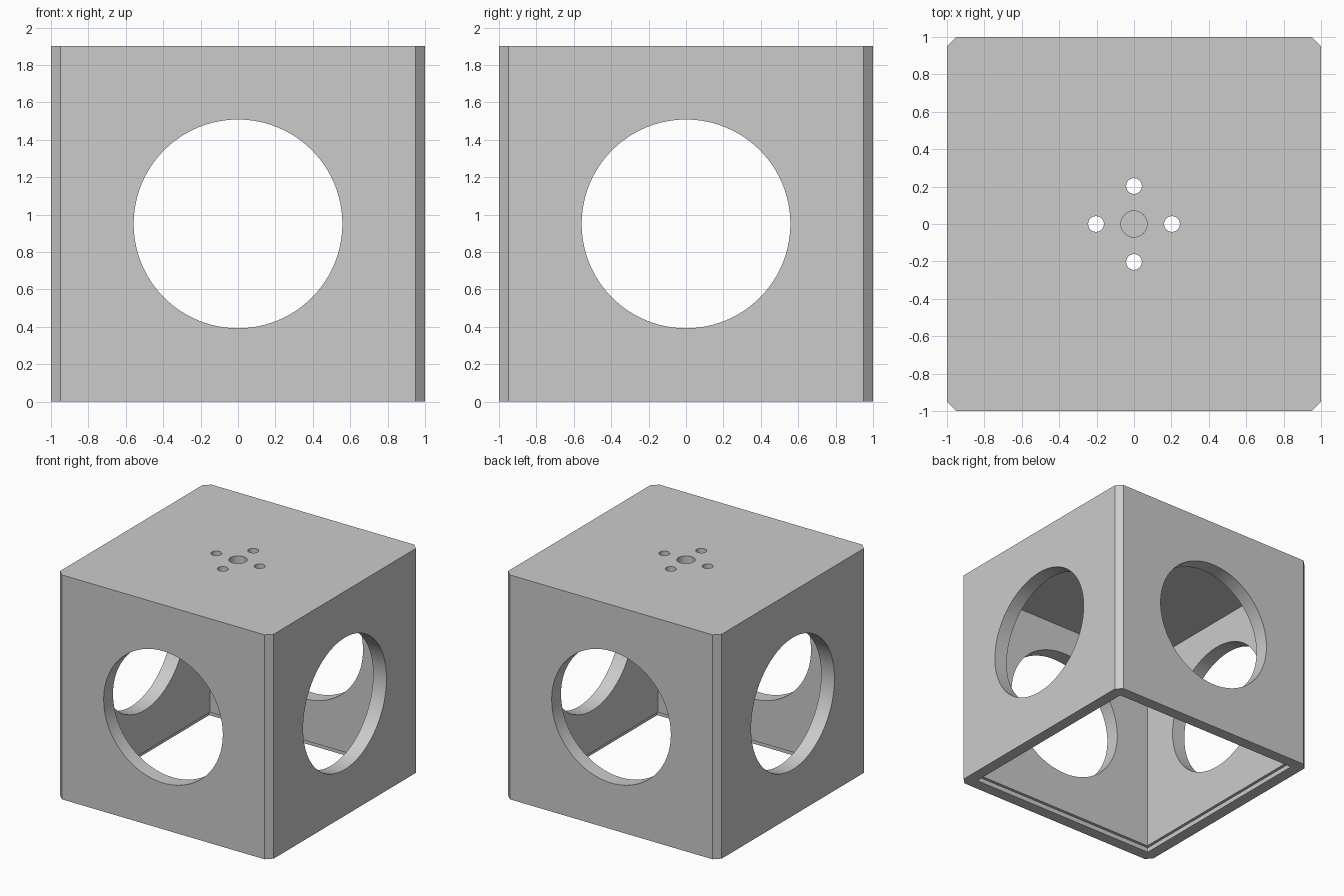
import bpy
import math
from mathutils import Matrix

old = bpy.data.objects.get("Cube")
if old:
    bpy.data.objects.remove(old, do_unlink=True)

HEIGHT = 1.9        # overall height
CHAMFER = 0.05      # cut on the upright corners
CAVITY = 0.875      # half width of the inside
CEILING = 1.75      # underside of the top plate
LIP = 0.90          # half width of the recess round the open bottom
LIP_DEPTH = 0.04

grey = bpy.data.materials.new("plain grey")
grey.use_nodes = True
colour = (0.6, 0.6, 0.6, 1)
grey.diffuse_color = colour
grey.node_tree.nodes["Principled BSDF"].inputs["Base Color"].default_value = colour


def box(name, half, z0, z1):
    bpy.ops.mesh.primitive_cube_add(size=1, location=(0, 0, 0))
    ob = bpy.context.object
    ob.name = name
    ob.data.transform(Matrix.Translation((0, 0, (z0 + z1) / 2))
                      @ Matrix.Diagonal((2 * half, 2 * half, z1 - z0, 1)))
    return ob


def cylinder(name, radius, depth, location, rotation=(0, 0, 0), sides=96):
    bpy.ops.mesh.primitive_cylinder_add(vertices=sides, radius=radius, depth=depth,
                                        location=location, rotation=rotation)
    ob = bpy.context.object
    ob.name = name
    return ob


# Outer body with chamfered upright corners
body = box("cube_housing", 1, 0, HEIGHT)
body.data.materials.append(grey)
weights = body.data.attributes.new("bevel_weight_edge", "FLOAT", "EDGE")
for edge in body.data.edges:
    a, b = (body.data.vertices[i].co for i in edge.vertices)
    weights.data[edge.index].value = 1.0 if abs(a.z - b.z) > 1 else 0.0
bevel = body.modifiers.new("corner_chamfer", "BEVEL")
bevel.limit_method = "WEIGHT"
bevel.width = CHAMFER
bevel.segments = 1

# Hollow inside and the stepped recess at the open bottom
cutters = [box("cavity_cutter", CAVITY, -0.2, CEILING),
           box("bottom_recess_cutter", LIP, -0.1, LIP_DEPTH)]

# Large round windows through the side walls
quarter = math.pi / 2
for name, turn in (("front_window_cutter", (quarter, 0, 0)),
                   ("side_window_cutter", (0, quarter, 0))):
    cutters.append(cylinder(name, 0.558, 3, (0, 0, HEIGHT / 2), turn))

# Blind centre hole and four through holes in the top plate
cutters.append(cylinder("centre_hole_cutter", 0.07, 0.2, (0, 0, HEIGHT), sides=48))
for i in range(4):
    x, y = 0.203 * math.cos(i * quarter), 0.203 * math.sin(i * quarter)
    cutters.append(cylinder("screw_hole_cutter", 0.042, 0.6, (x, y, HEIGHT), sides=32))

for cutter in cutters:
    cutter.hide_render = True
    cut = body.modifiers.new(cutter.name, "BOOLEAN")
    cut.operation = "DIFFERENCE"
    cut.solver = "EXACT"
    cut.object = cutter

# Make the cuts permanent and remove the cutters
bpy.context.view_layer.update()
graph = bpy.context.evaluated_depsgraph_get()
body_mesh = bpy.data.meshes.new_from_object(body.evaluated_get(graph))
body.modifiers.clear()
body.data = body_mesh
for cutter in cutters:
    bpy.data.objects.remove(cutter, do_unlink=True)
body.data.materials.clear()
body.data.materials.append(grey)
for face in body.data.polygons:
    face.material_index = 0

# Smooth hole walls, sharp edges
bpy.ops.object.select_all(action="DESELECT")
body.select_set(True)
bpy.context.view_layer.objects.active = body
bpy.ops.object.shade_smooth_by_angle(angle=math.radians(30))
